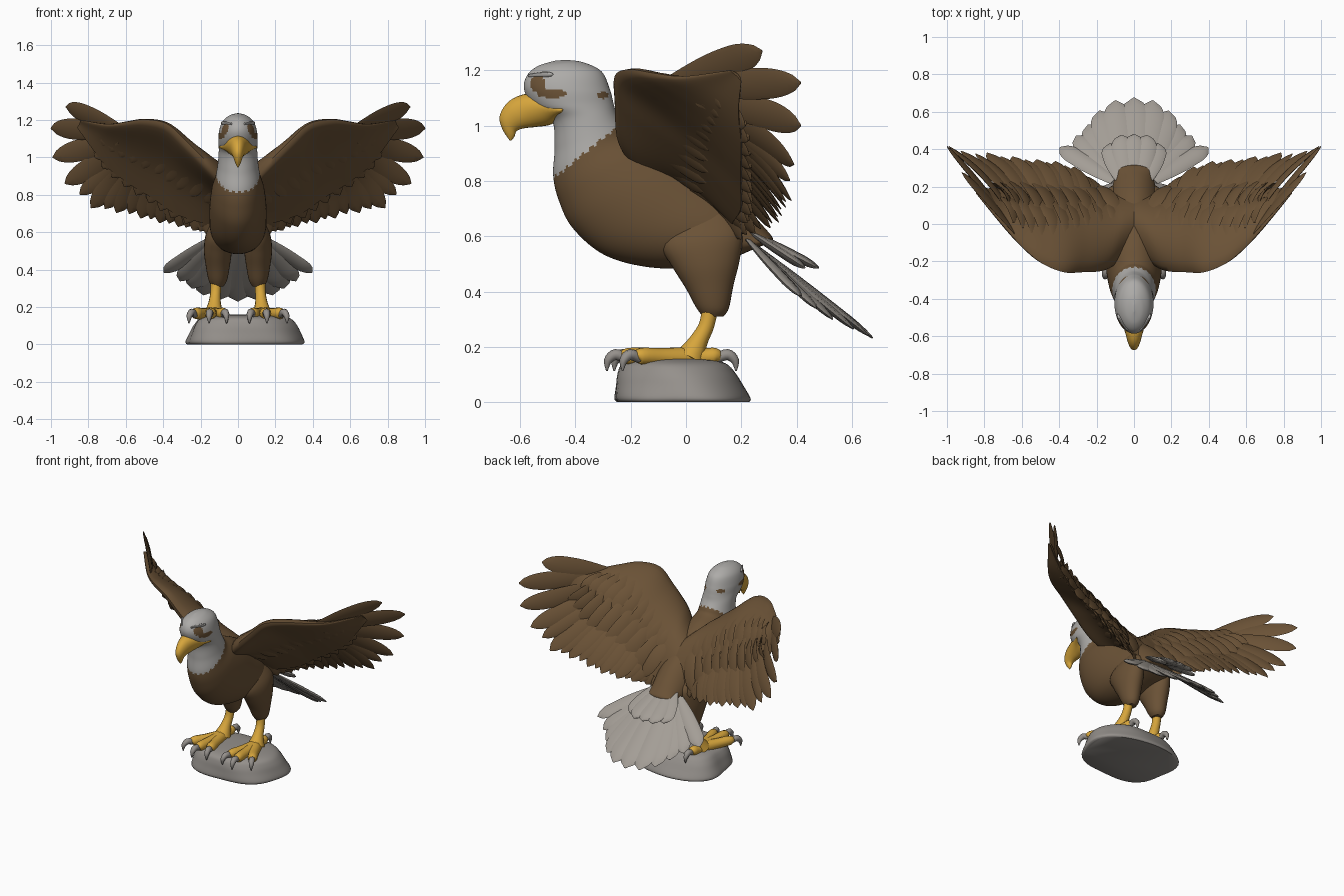
import bpy, bmesh, math
from mathutils import Vector as V

if "Cube" in bpy.data.objects:
    bpy.data.objects.remove(bpy.data.objects["Cube"])

def material(name, rgb):
    m = bpy.data.materials.new(name)
    m.diffuse_color = (*rgb, 1)
    m.use_nodes = True
    m.node_tree.nodes["Principled BSDF"].inputs["Base Color"].default_value = m.diffuse_color
    return m

BROWN = material("brown plumage", (0.145, 0.084, 0.037))
WHITE = material("pale head plumage", (0.42, 0.41, 0.395))
TAIL = material("pale tail plumage", (0.37, 0.34, 0.305))
GOLD = material("golden yellow", (0.68, 0.38, 0.045))
STONE = material("stone grey", (0.30, 0.28, 0.26))

def finish(name, bm, mats, rule=None, flip=False):
    bmesh.ops.recalc_face_normals(bm, faces=bm.faces)
    mesh = bpy.data.meshes.new(name)
    bm.to_mesh(mesh)
    if flip:
        for v in mesh.vertices:
            v.co.x = -v.co.x
        mesh.flip_normals()
    for m in mats:
        mesh.materials.append(m)
    for p in mesh.polygons:
        p.use_smooth = True
        if rule:
            p.material_index = rule(p.center)
    mesh.set_sharp_from_angle(angle=math.radians(50))
    ob = bpy.data.objects.new(name, mesh)
    bpy.context.collection.objects.link(ob)

def finish_pair(name, bm, mats):
    finish(name + "_left", bm, mats)
    finish(name + "_right", bm, mats, flip=True)

def skin(bm, rings):
    vs = [[bm.verts.new(p) for p in r] for r in rings]
    n = len(vs[0])
    for a, b in zip(vs, vs[1:]):
        for i in range(n):
            bm.faces.new((a[i], a[(i + 1) % n], b[(i + 1) % n], b[i]))
    bm.faces.new(vs[0])
    bm.faces.new(vs[-1])

def dense(st, k):
    """Smooth spline through station tuples."""
    out = []
    for i in range(len(st) - 1):
        p0, p1, p2, p3 = st[max(i - 1, 0)], st[i], st[i + 1], st[min(i + 2, len(st) - 1)]
        for j in range(k):
            t = j / k
            out.append([0.5 * (2 * b + (c - a) * t + (2 * a - 5 * b + 4 * c - d) * t * t
                        + (3 * b - a - 3 * c + d) * t ** 3) for a, b, c, d in zip(p0, p1, p2, p3)])
    return out + [list(st[-1])]

def profile(bm, st, k, n, cx=0.0):
    """Rings from front point (y,z), back point (y,z) and half width."""
    rings = []
    for yf, zf, yb, zb, w in dense(st, k):
        c, h = V((cx, (yf + yb) / 2, (zf + zb) / 2)), V((0, (yb - yf) / 2, (zb - zf) / 2))
        w = max(w, 0.001)
        rings.append([c + h * math.cos(a) + V((w * math.sin(a), 0, 0))
                      for a in (2 * math.pi * i / n for i in range(n))])
    skin(bm, rings)

def tube(bm, st, n=12, k=4):
    """Round tube through (x,y,z,radius) stations."""
    d = dense(st, k)
    rings = []
    for i, s in enumerate(d):
        t = (V(d[min(i + 1, len(d) - 1)][:3]) - V(d[max(i - 1, 0)][:3])).normalized()
        a = t.cross(V((1, 0, 0))).normalized()
        b = t.cross(a)
        rings.append([V(s[:3]) + s[3] * (a * math.cos(q) + b * math.sin(q))
                      for q in (2 * math.pi * j / n for j in range(n))])
    skin(bm, rings)

def feather(bm, a, b, w, side, thick=0.009, tilt=0.15, bow=0.0, blunt=0.65):
    """Flat rounded blade from a to b, w is the half width."""
    a, b, side = V(a), V(b), V(side)
    u = (b - a).normalized()
    s = (side - u * side.dot(u)).normalized()
    nrm = u.cross(s)
    if nrm.z < 0:
        nrm = -nrm
    s = (s + nrm * tilt).normalized()
    rings = []
    for i in range(17):
        f = i / 16
        g = 0.5 + 0.5 * math.sin(min(f / 0.6, 1) * math.pi / 2)
        if f > blunt:
            g *= max(1 - ((f - blunt) / (1 - blunt)) ** 2, 0.01) ** 0.6
        p = a + (b - a) * f + nrm * bow * math.sin(math.pi * f)
        rings.append([p + s * w * g * math.cos(q) + nrm * thick * max(g, 0.2) * math.sin(q)
                      for q in (math.pi * j / 4 for j in range(8))])
    skin(bm, rings)

# Body, neck and head in one skin, coloured by position
bm = bmesh.new()
profile(bm, [(-.47, 1.235, -.43, 1.237, .005), (-.535, 1.215, -.37, 1.228, .05),
             (-.575, 1.18, -.305, 1.195, .086), (-.585, 1.13, -.275, 1.13, .103),
             (-.555, 1.07, -.262, 1.08, .104), (-.485, 1.02, -.25, 1.04, .103),
             (-.475, .92, -.225, 1.0, .109), (-.48, .82, -.2, .97, .12),
             (-.46, .73, -.12, .94, .138), (-.41, .63, -.02, .89, .15),
             (-.30, .535, .08, .82, .153), (-.15, .49, .17, .75, .148),
             (.02, .485, .235, .685, .13), (.15, .515, .28, .635, .11),
             (.25, .555, .31, .60, .09), (.30, .575, .315, .585, .04)], 9, 90)

def plumage(c):
    hem = 0.81 + 0.8 * (c.y + 0.48) + 0.008 * math.sin(24 * math.atan2(c.x, -c.y - 0.35))
    spots = ((-.535, 1.15, .028, .03), (-.485, 1.115, .055, .016), (-.30, 1.11, .02, .013))
    spot = any(((c.y - y) / a) ** 2 + ((c.z - z) / b) ** 2 < 1 for y, z, a, b in spots)
    return 1 if c.z > hem and not spot else 0
finish("body_and_head", bm, [BROWN, WHITE], plumage)

# Brow ridges
bm = bmesh.new()
feather(bm, (.035, -.568, 1.18), (.09, -.48, 1.185), .012, (1, .2, .5), thick=.01)
finish_pair("brow", bm, [WHITE])

# Hooked beak
bm = bmesh.new()
profile(bm, [(-.45, 1.04, -.44, 1.07, .104), (-.485, 1.005, -.55, 1.113, .068),
             (-.54, .995, -.61, 1.105, .048), (-.585, .99, -.652, 1.075, .036),
             (-.612, .98, -.674, 1.03, .025), (-.62, .96, -.663, .985, .015),
             (-.632, .945, -.638, .947, .003)], 5, 24)
finish("beak", bm, [GOLD])

# Wings: cambered arm surface, flight feathers, covert rows
ARM = dense([(.04, -.17, .84, .05, .18, .64, .06), (.15, -.245, .96, .17, .17, .65, .065),
             (.28, -.258, 1.09, .33, .2, .70, .055), (.38, -.257, 1.18, .45, .2, .78, .046),
             (.5, -.205, 1.203, .58, .2, .86, .037), (.6, -.12, 1.19, .70, .2, .95, .028),
             (.7, -.01, 1.178, .78, .19, 1.05, .018), (.84, .16, 1.2, .86, .2, 1.16, .007)], 6)

def wing_point(i, u, v):
    s, i2 = ARM[i], min(i, len(ARM) - 2)
    lead, trail = V(s[:3]), V(s[3:6])
    n = (trail - lead).cross(V(ARM[i2 + 1][:3]) - V(ARM[i2][:3])).normalized()
    if n.z < 0:
        n = -n
    lift = s[6] * (1.25 * math.sin(math.pi * u) + v * 2.6 * math.sqrt(u) * (1 - u) + 0.1 * v * u)
    return lead + (trail - lead) * u + n * lift

bm = bmesh.new()
loop = [((j / 12) ** 1.5, 1) for j in range(13)] + [((j / 12) ** 1.5, -1) for j in range(12, 0, -1)]
skin(bm, [[wing_point(i, u, v) for u, v in loop] for i in range(len(ARM))])
FLIGHT = [((.64, -.05, 1.15), (.92, .275, 1.27)), ((.66, -.01, 1.135), (1.0, .415, 1.155)),
          ((.65, .03, 1.09), (.99, .415, 1.0)), ((.60, .04, 1.04), (.925, .39, .86)),
          ((.55, .05, .99), (.785, .38, .73)), ((.48, .03, .96), (.65, .36, .705)),
          ((.42, .02, .94), (.52, .345, .675)), ((.35, .0, .91), (.42, .335, .65)),
          ((.27, .0, .86), (.32, .305, .63)), ((.2, 0, .8), (.24, .25, .61)),
          ((.13, 0, .75), (.17, .2, .59))]
for i, (a, b) in enumerate(FLIGHT):
    side = V(FLIGHT[min(i + 1, 10)][1]) - V(FLIGHT[max(i - 1, 0)][1])
    up = V((-.3, .6, .7)) * (.03 if 2 < i else .012)
    a, bow = V(a) + up, .006 if i < 2 else .03
    feather(bm, a, b, .058, side, bow=bow, tilt=.1)
    if i > 2 and i < 10:   # shorter feathers between the long ones
        a2, b2 = (a + V(FLIGHT[i + 1][0]) + up) / 2, (V(b) + V(FLIGHT[i + 1][1])) / 2
        feather(bm, a2, a2 + (b2 - a2) * .97, .05, side, bow=bow * .9, tilt=.1)
for u0, u1, w in ((.25, .72, .045), (.5, 1.08, .048)):
    for i in range(5, len(ARM) - 10, 3):
        side = V(ARM[i + 1][:3]) - V(ARM[i][:3])
        for v in (1, -1):
            feather(bm, wing_point(i, u0, v * .75), wing_point(i + 2, min(u1, 1), v)
                    + (V(ARM[i][3:6]) - V(ARM[i][:3])) * max(u1 - 1, 0), w, side,
                    thick=.007, tilt=.06, bow=.02 + .006 * v)
finish_pair("wing", bm, [BROWN])

# Tail fan with a shorter covert layer on top
bm = bmesh.new()
for x, y, z, w in ((0, .675, .232, .075), (.1, .66, .24, .075), (.185, .605, .265, .072),
                   (.245, .53, .30, .07), (.31, .47, .34, .06), (.395, .41, .385, .05)):
    for s in ((1, -1) if x else (1,)):
        feather(bm, (s * (.01 + x * .25), .23, .58), (s * x, y, z), w,
                (1, -s * x * 1.5, s * x * .6), thick=.014, tilt=.04 * s, blunt=.78)
for x, y, z in ((0, .48, .485), (.07, .475, .485), (.13, .43, .485)):
    for s in ((1, -1) if x else (1,)):
        feather(bm, (s * x * .5, .23, .615), (s * x, y, z), .06, (1, 0, 0), thick=.016, tilt=0, blunt=.75)
finish("tail", bm, [TAIL])

# Feathered thighs
bm = bmesh.new()
profile(bm, [(-.05, .66, .12, .7, .01), (-.09, .57, .2, .62, .062), (-.05, .49, .195, .52, .074),
             (.0, .41, .172, .425, .064), (.035, .345, .155, .34, .049), (.06, .31, .135, .31, .03)],
        5, 28, cx=.108)
finish_pair("thigh", bm, [BROWN])

# Shanks, toes and claws
legs, claws = bmesh.new(), bmesh.new()
tube(legs, [(.115, .09, .36, .03), (.12, .075, .28, .028), (.125, .045, .22, .034), (.13, .015, .16, .055)])
for x, y in ((.075, -.205), (.15, -.23), (.235, -.18), (.125, .125)):
    o, e = V((.13, .01, .158)), V((x, y, .158))
    d = (e - o).normalized()
    m = o + (e - o) * .5
    tube(legs, [(*o, .042), (*(m + V((0, 0, .004))), .033), (*(e - d * .02 + V((0, 0, .008))), .03), (*e, .016)])
    p = [e - d * .015, e + d * .025 + V((0, 0, .014)), e + d * .052 - V((0, 0, .008)), e + d * .056 - V((0, 0, .045))]
    tube(claws, [(*q, r) for q, r in zip(p, (.018, .02, .015, .003))], n=8)
finish_pair("leg_and_foot", legs, [GOLD])
finish_pair("claws", claws, [STONE])

# Rock base: squarish, uneven and tapering
bm = bmesh.new()
rings = []
for z, r in dense([(0, .97), (.015, 1), (.06, .94), (.105, .87), (.14, .76), (.156, .5), (.16, .05)], 4):
    ring = []
    for i in range(48):
        a = 2 * math.pi * i / 48
        q = r * (1 - .04 * math.cos(4 * a) + .03 * math.sin(3 * a + 1) + .02 * math.sin(5 * a + z * 14))
        ring.append(V((.03 + .325 * q * math.cos(a), -.01 - .2 * z + .255 * q * math.sin(a), max(z, 0))))
    rings.append(ring)
skin(bm, rings)
finish("rock", bm, [STONE])
